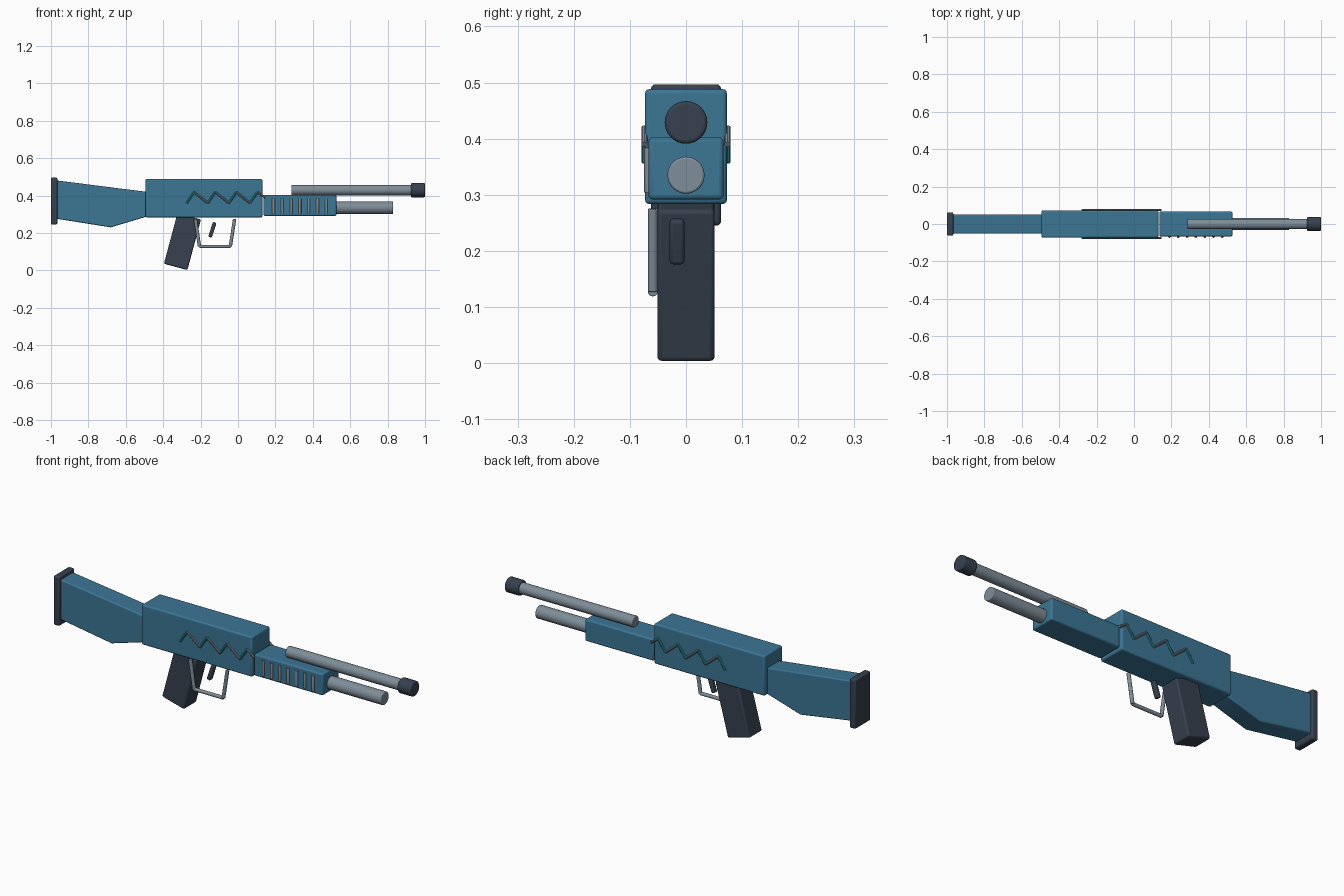
import bpy, bmesh, math
from mathutils import Vector, Matrix

if "Cube" in bpy.data.objects:
    bpy.data.objects.remove(bpy.data.objects["Cube"])


def mat(name, rgb):
    m = bpy.data.materials.new(name)
    m.diffuse_color = (*rgb, 1)
    m.use_nodes = True
    m.node_tree.nodes["Principled BSDF"].inputs["Base Color"].default_value = m.diffuse_color
    return m


BLUE = mat("blue", (0.045, 0.18, 0.30))
DARK = mat("dark", (0.037, 0.053, 0.077))
STEEL = mat("steel", (0.21, 0.27, 0.32))
TEAL = mat("teal", (0.03, 0.33, 0.40))


def finish(name, bm, material, bevel=0.0):
    bmesh.ops.recalc_face_normals(bm, faces=bm.faces)
    me = bpy.data.meshes.new(name)
    bm.to_mesh(me)
    bm.free()
    me.materials.append(material)
    ob = bpy.data.objects.new(name, me)
    bpy.context.collection.objects.link(ob)
    if bevel:
        b = ob.modifiers.new("bevel", 'BEVEL')
        b.width, b.segments, b.limit_method = bevel, 3, 'ANGLE'
    bpy.ops.object.select_all(action='DESELECT')
    ob.select_set(True)
    bpy.context.view_layer.objects.active = ob
    bpy.ops.object.shade_smooth_by_angle(angle=math.radians(35))
    return ob


def box(name, centre, size, material, bevel=0.008, tilt=0.0):
    bm = bmesh.new()
    m = (Matrix.Translation(centre) @ Matrix.Rotation(math.radians(tilt), 4, 'Y')
         @ Matrix.Diagonal((*size, 1)))
    bmesh.ops.create_cube(bm, size=1, matrix=m)
    return finish(name, bm, material, bevel)


def add_rod(bm, a, b, r, sides):
    a, b = Vector(a), Vector(b)
    d = b - a
    m = Matrix.Translation((a + b) / 2) @ d.to_track_quat('Z', 'Y').to_matrix().to_4x4()
    bmesh.ops.create_cone(bm, cap_ends=True, segments=sides, radius1=r, radius2=r,
                          depth=d.length, matrix=m)


def rods(name, pairs, r, material, sides=12, bevel=0.0):
    bm = bmesh.new()
    for a, b in pairs:
        add_rod(bm, a, b, r, sides)
    return finish(name, bm, material, bevel)


# Main body
box("receiver", (-0.182, 0, 0.386), (0.625, 0.146, 0.205), BLUE)
box("forend", (0.331, 0, 0.347), (0.39, 0.134, 0.111), BLUE)

# Stock: side profile extruded across y
bm = bmesh.new()
profile = [(-0.97, 0.481), (-0.49, 0.42), (-0.49, 0.287), (-0.68, 0.23), (-0.97, 0.276)]
face = bm.faces.new([bm.verts.new((x, -0.051, z)) for x, z in profile])
ext = bmesh.ops.extrude_face_region(bm, geom=[face])
bmesh.ops.translate(bm, vec=(0, 0.102, 0),
                    verts=[v for v in ext["geom"] if isinstance(v, bmesh.types.BMVert)])
finish("stock", bm, BLUE, 0.006)
box("butt_plate", (-0.983, 0, 0.371), (0.034, 0.125, 0.252), DARK)

# Barrels and muzzle
rods("upper_barrel", [((0.285, 0, 0.429), (0.94, 0, 0.429))], 0.028, STEEL, 32, 0.004)
rods("muzzle", [((0.925, 0, 0.429), (1.0, 0, 0.429))], 0.038, DARK, 32, 0.006)
rods("lower_tube", [((0.48, 0, 0.335), (0.83, 0, 0.335))], 0.033, STEEL, 32, 0.004)

# Grip and trigger, both leaning forward
box("grip", (-0.297, 0, 0.154), (0.13, 0.102, 0.28), DARK, 0.008, 15)
box("trigger", (-0.137, -0.016, 0.217), (0.02, 0.026, 0.083), DARK, 0.006, 18)

# Trigger guard: bent rod
guard = [(-0.228, -0.059, 0.275), (-0.206, -0.059, 0.128),
         (-0.041, -0.059, 0.128), (-0.018, -0.059, 0.275)]
rods("trigger_guard", list(zip(guard, guard[1:])), 0.009, STEEL, 16, 0.002)

# Vertical ribs on the front side of the forend
ribs = [((0.19 + 0.047 * i, -0.067, 0.303), (0.19 + 0.047 * i, -0.067, 0.384))
        for i in range(7)]
rods("forend_ribs", ribs, 0.0075, STEEL, 12, 0.002)

# Zigzag trim on both sides of the receiver
for side, s in (("front", -1), ("back", 1)):
    rising, falling = [], []
    for i in range(4):
        x = -0.275 + 0.113 * i
        low, peak = (x, s * 0.074, 0.36), (x + 0.04, s * 0.074, 0.419)
        end = (x + 0.113, s * 0.074, 0.36) if i < 3 else (x + 0.08, s * 0.074, 0.39)
        rising.append((low, peak))
        falling.append((peak, end))
    rods(side + "_zigzag_rising", rising, 0.006, TEAL, 10)
    rods(side + "_zigzag_falling", falling, 0.006, STEEL, 10)
